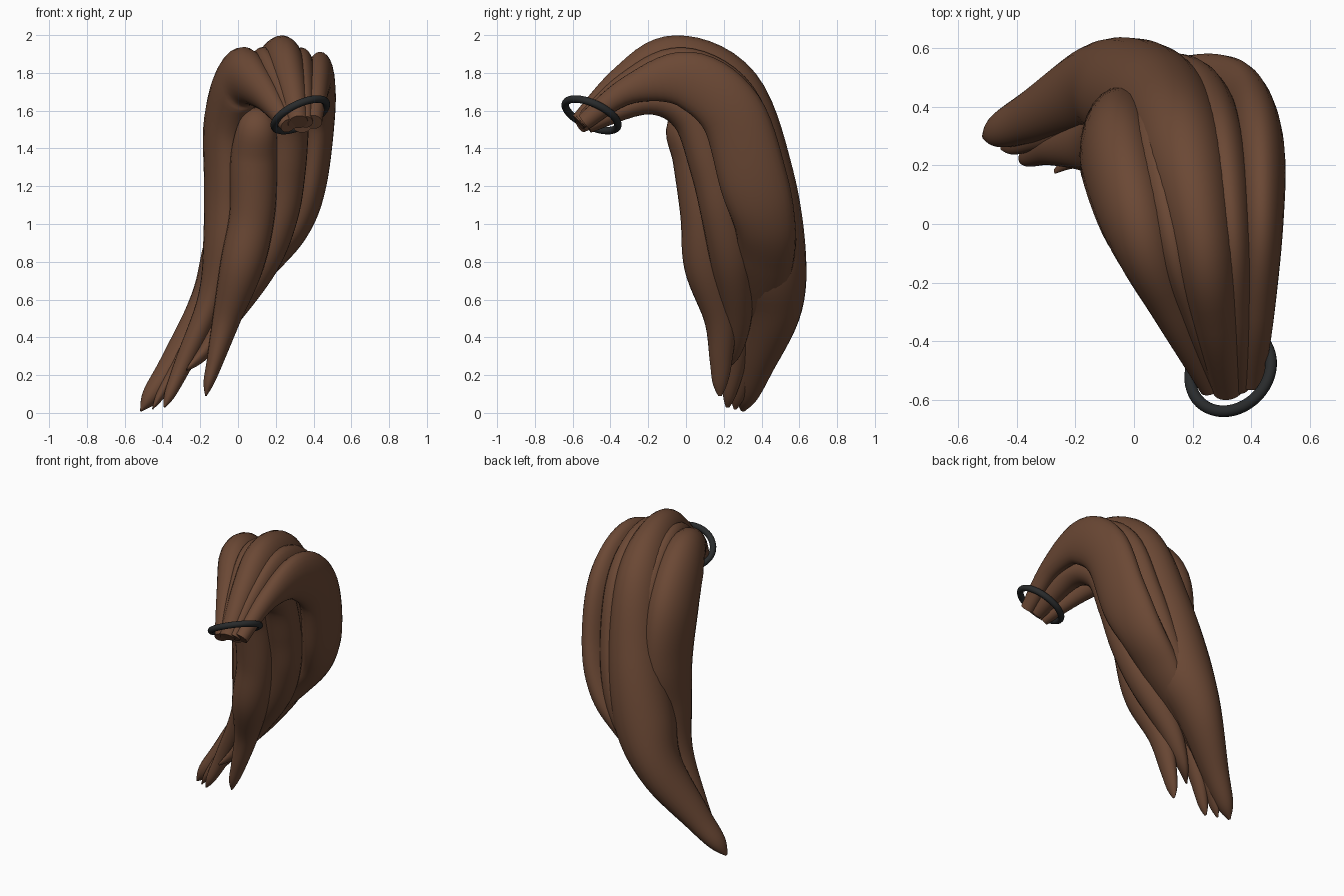
import bpy, bmesh, math
from mathutils import Vector

if "Cube" in bpy.data.objects:
    bpy.data.objects.remove(bpy.data.objects["Cube"])

def material(name, col):
    m = bpy.data.materials.new(name)
    m.diffuse_color = (*col, 1)
    m.use_nodes = True
    m.node_tree.nodes["Principled BSDF"].inputs["Base Color"].default_value = m.diffuse_color
    return m

brown = material("brown hair", (0.147, 0.065, 0.035))
dark = material("dark band", (0.022, 0.024, 0.025))

def spline(keys, steps=7):
    """Catmull-Rom through (x, y, z, half width, half depth) keys."""
    out = []
    for i in range(len(keys) - 1):
        p = [Vector(keys[min(max(i + k, 0), len(keys) - 1)]) for k in (-1, 0, 1, 2)]
        for s in range(steps):
            t = s / steps
            out.append(0.5 * (2 * p[1] + (p[2] - p[0]) * t
                       + (2 * p[0] - 5 * p[1] + 4 * p[2] - p[3]) * t * t
                       + (3 * p[1] - p[0] - 3 * p[2] + p[3]) * t ** 3))
    out.append(Vector(keys[-1]))
    return out

def strand(name, keys, sides=24):
    """Sweep an ellipse of changing size along a curved path."""
    pts = spline(keys)
    bm = bmesh.new()
    rings = []
    for i, p in enumerate(pts):
        a, b = pts[max(i - 1, 0)], pts[min(i + 1, len(pts) - 1)]
        tan = Vector((b[0] - a[0], b[1] - a[1], b[2] - a[2])).normalized()
        wide = Vector((1, 0, 0))
        wide = (wide - tan * wide.dot(tan)).normalized()
        deep = tan.cross(wide)
        c = Vector(p[:3])
        w, d = max(p[3], 0.004), max(p[4], 0.004)
        rings.append([bm.verts.new(c + wide * w * math.cos(2 * math.pi * k / sides)
                                   + deep * d * math.sin(2 * math.pi * k / sides))
                      for k in range(sides)])
    for r, q in zip(rings, rings[1:]):
        for k in range(sides):
            bm.faces.new((r[k], r[(k + 1) % sides], q[(k + 1) % sides], q[k]))
    bm.faces.new(rings[0][::-1])
    bm.faces.new(rings[-1])
    bmesh.ops.recalc_face_normals(bm, faces=bm.faces)
    for f in bm.faces:
        f.smooth = len(f.verts) == 4
    me = bpy.data.meshes.new(name)
    bm.to_mesh(me)
    bm.free()
    me.materials.append(brown)
    bpy.context.collection.objects.link(bpy.data.objects.new(name, me))

# main outer locks, from the band over the crown and down to the tips
middle = [(.32, -.57, 1.54, .05, .045), (.28, -.33, 1.75, .08, .09), (.235, -.07, 1.825, .115, .175),
          (.17, .22, 1.68, .15, .19), (.1, .38, 1.25, .175, .19), (.0, .44, .84, .19, .195),
          (-.13, .46, .56, .135, .155), (-.34, .37, .25, .08, .095), (-.46, .32, .09, .05, .06),
          (-.515, .3, .01, .004, .01)]
right = [(.4, -.54, 1.54, .045, .045), (.42, -.3, 1.71, .06, .075), (.435, 0, 1.765, .075, .15),
         (.425, .24, 1.59, .09, .17), (.38, .36, 1.22, .09, .18), (.295, .42, .99, .09, .16),
         (.15, .42, .81, .085, .15), (.01, .4, .65, .07, .12), (-.1, .36, .52, .04, .06),
         (-.2, .34, .42, .01, .02)]
left = [(.265, -.56, 1.52, .04, .04), (.135, -.28, 1.7, .08, .1), (.02, -.02, 1.77, .12, .17),
        (-.045, .2, 1.55, .135, .205), (-.045, .27, 1.2, .135, .2), (-.06, .26, .9, .125, .16),
        (-.14, .27, .6, .075, .1), (-.28, .26, .28, .05, .06), (-.36, .23, .1, .03, .035),
        (-.39, .22, .03, .004, .01)]
strand("middle_lock", middle)
strand("right_lock", right)
strand("left_lock", left)

# slim filler locks lying in the grooves between the main ones
def between(a, b, width, depth):
    out = []
    for p, q in zip(a, b):
        m = (Vector(p) + Vector(q)) / 2
        m[3] *= width
        m[4] *= depth
        out.append(m)
    return out

strand("right_groove_lock", between(middle, right, .75, .87))
strand("left_groove_lock", between(middle, left, .6, .82))

# inner locks under the bend
strand("inner_left_lock", [
    (.1, .12, 1.58, .05, .04), (.1, -.01, 1.52, .1, .09), (.085, .045, 1.34, .125, .115),
    (.075, .08, 1.05, .12, .11), (.02, .11, .78, .115, .12), (-.06, .18, .5, .075, .085),
    (-.12, .185, .28, .045, .06), (-.155, .18, .16, .028, .04), (-.17, .18, .09, .004, .01)])
strand("inner_right_lock", [
    (.34, -.52, 1.52, .05, .04), (.32, -.2, 1.65, .08, .07), (.28, .02, 1.57, .1, .1),
    (.25, .13, 1.3, .11, .11), (.22, .19, 1.05, .1, .11), (.12, .24, .8, .1, .11),
    (-.05, .27, .52, .07, .08), (-.18, .24, .32, .035, .05), (-.27, .18, .23, .005, .01)])

# elastic band
bpy.ops.mesh.primitive_torus_add(major_radius=0.151, minor_radius=0.02, major_segments=48,
                                 minor_segments=12, location=(.33, -.5, 1.578))
band = bpy.context.object
band.name = "hair_band"
band.rotation_euler = Vector((-.4, .38, .83)).to_track_quat('Z', 'Y').to_euler()
band.data.materials.append(dark)
bpy.ops.object.shade_smooth()
